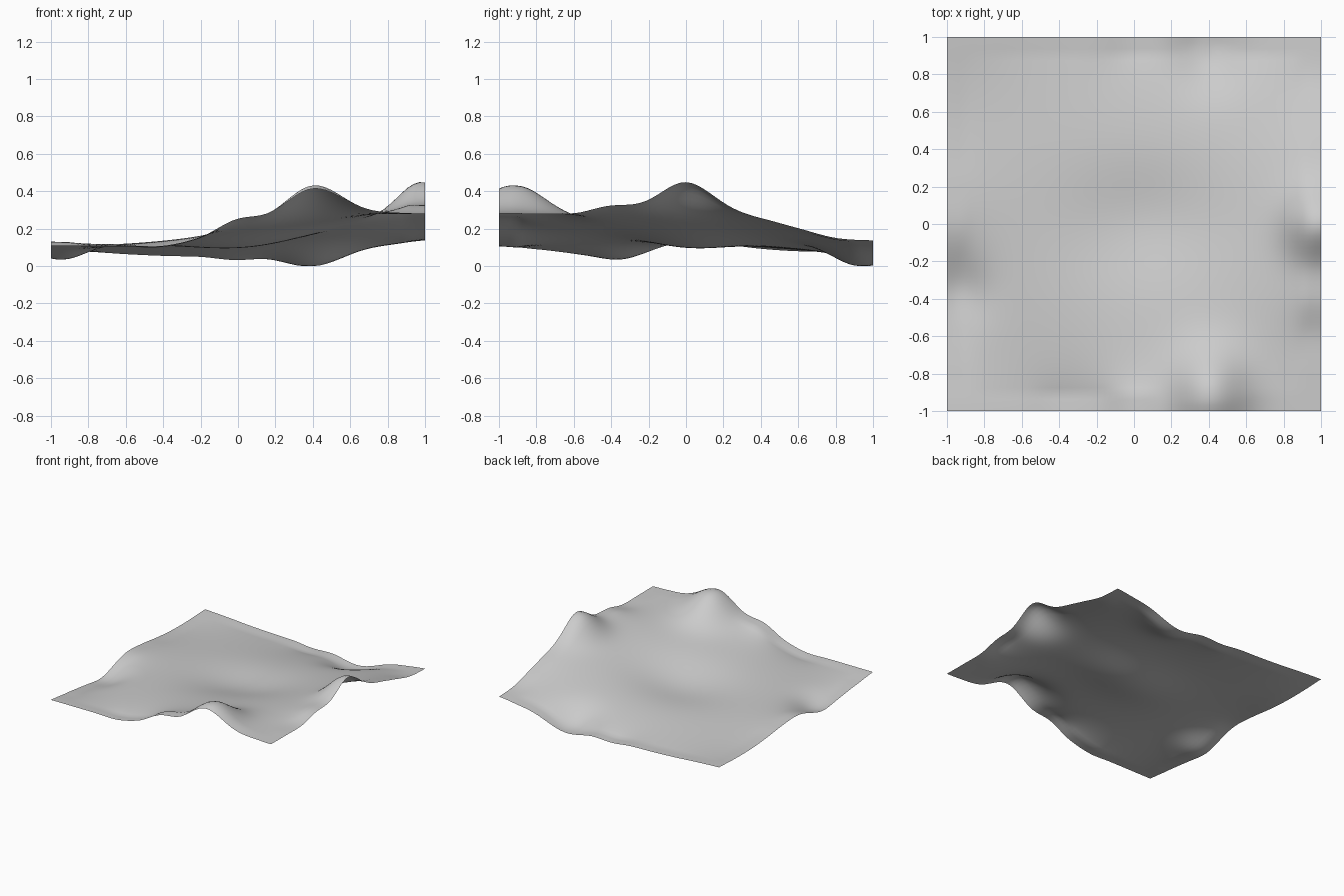
import bpy, bmesh, math

cube = bpy.data.objects.get("Cube")
if cube:
    bpy.data.objects.remove(cube, do_unlink=True)

N = 64    # grid cells per side
RIM = 3   # cells along the rim that keep the edge height

# Base heights in thousandths along each edge, from -1 to 1
FRONT = [110, 110, 110, 108, 155, 250, 240, 246, 280, 285, 280]
BACK = [90, 80, 66, 56, 50, 33, 64, 110, 94, 112, 137]
LEFT = [110, 90, 78, 108, 105, 130, 118, 95, 82, 82, 90]
RIGHT = [280, 279, 281, 322, 306, 290, 291, 255, 202, 150, 137]

# Hills and hollows: centre x, centre y, height, width x, width y
BUMPS = [
    (0.40, -0.92, 0.187, 0.14, 0.17),
    (0.98, 0.00, 0.160, 0.12, 0.13),
    (0.40, 0.95, -0.113, 0.13, 0.15),
    (-0.95, -0.37, -0.075, 0.12, 0.12),
    (0.06, 0.01, -0.063, 0.29, 0.22),
]


def edge_height(samples, t):
    """Smooth curve through evenly spaced samples, t from 0 to 1."""
    last = len(samples) - 1
    i = min(int(t * last), last - 1)
    f = t * last - i
    a, b, c, d = (samples[min(max(i + k, 0), last)] for k in (-1, 0, 1, 2))
    return (b + 0.5 * f * (c - a + f * (2 * a - 5 * b + 4 * c - d
            + f * (3 * (b - c) + d - a)))) / 1000


def inner(i):
    """Blend weight across the sheet, constant on the rim."""
    return min(max((i - RIM) / (N - 2 * RIM), 0), 1)


# Base sheet: blend the four edges, then relax the inside
h = [[0.0] * (N + 1) for _ in range(N + 1)]
for i in range(N + 1):
    for j in range(N + 1):
        u, v = inner(i), inner(j)
        f, b = edge_height(FRONT, i / N), edge_height(BACK, i / N)
        l, r = edge_height(LEFT, j / N), edge_height(RIGHT, j / N)
        corners = ((1 - u) * ((1 - v) * FRONT[0] + v * BACK[0])
                   + u * ((1 - v) * FRONT[-1] + v * BACK[-1])) / 1000
        h[i][j] = (1 - v) * f + v * b + (1 - u) * l + u * r - corners
for _ in range(300):
    for i in range(RIM + 1, N - RIM):
        for j in range(RIM + 1, N - RIM):
            mean = (h[i-1][j] + h[i+1][j] + h[i][j-1] + h[i][j+1]) / 4
            h[i][j] += 1.7 * (mean - h[i][j])

# Terrain mesh
bm = bmesh.new()
grid = []
for i in range(N + 1):
    row = []
    for j in range(N + 1):
        x, y = 2 * i / N - 1, 2 * j / N - 1
        z = h[i][j]
        for cx, cy, height, wx, wy in BUMPS:
            z += height * math.exp(-((x - cx) / wx) ** 2 / 2 - ((y - cy) / wy) ** 2 / 2)
        row.append(bm.verts.new((x, y, max(z, 0))))
    grid.append(row)
for i in range(N):
    for j in range(N):
        face = bm.faces.new((grid[i][j], grid[i+1][j], grid[i+1][j+1], grid[i][j+1]))
        face.smooth = True
mesh = bpy.data.meshes.new("terrain")
bm.to_mesh(mesh)
bm.free()
terrain = bpy.data.objects.new("terrain", mesh)
bpy.context.collection.objects.link(terrain)

# Plain grey
grey = bpy.data.materials.new("light grey")
grey.use_nodes = True
colour = (0.6, 0.6, 0.6, 1)
grey.diffuse_color = colour
for node in grey.node_tree.nodes:
    if node.type == 'BSDF_PRINCIPLED':
        node.inputs["Base Color"].default_value = colour
mesh.materials.append(grey)
